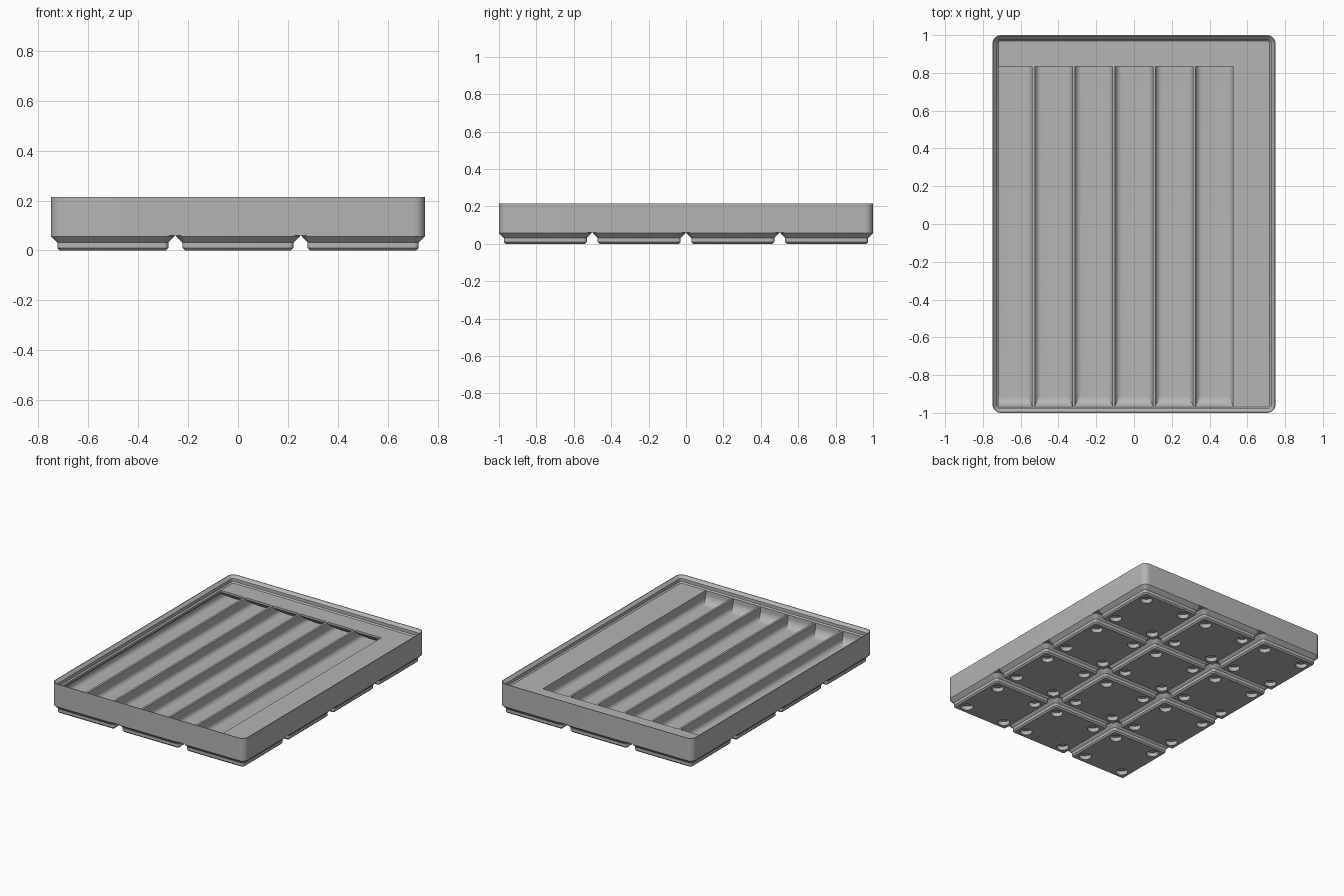
import bpy, bmesh
from math import cos, sin, pi, radians

cube = bpy.data.objects.get("Cube")
if cube:
    bpy.data.objects.remove(cube, do_unlink=True)

MM = 2 / 167.5                      # one design millimetre
HALF_X, HALF_Y = 62.75 * MM, 1.0
FLOOR, SHELF, TOP = 7 * MM, 14 * MM, 0.215
BASE = 5 * MM
WALL, DIVIDER = 0.95 * MM, 1.2 * MM
LIP = 2.6 * MM

grey = bpy.data.materials.new("plain grey")
grey.use_nodes = True
grey.diffuse_color = (0.46, 0.46, 0.46, 1)
grey.node_tree.nodes["Principled BSDF"].inputs["Base Color"].default_value = grey.diffuse_color


def skin(bm, rings):
    """Join matching rings of points into a capped solid."""
    loops = [[bm.verts.new(p) for p in ring] for ring in rings]
    n = len(loops[0])
    for a, b in zip(loops, loops[1:]):
        for i in range(n):
            j = (i + 1) % n
            bm.faces.new((a[i], a[j], b[j], b[i]))
    bm.faces.new(loops[0])
    bm.faces.new(loops[-1])


def rounded_ring(hx, hy, radius, z, cx=0, cy=0, steps=8):
    """Rounded rectangle at height z."""
    ring = []
    for q, (sx, sy) in enumerate(((1, 1), (-1, 1), (-1, -1), (1, -1))):
        for i in range(steps + 1):
            a = (q + i / steps) * pi / 2
            ring.append((cx + sx * (hx - radius) + radius * cos(a),
                         cy + sy * (hy - radius) + radius * sin(a), z))
    return ring


def finish(name, bm, clean=False):
    if clean:
        bmesh.ops.remove_doubles(bm, verts=bm.verts, dist=1e-5)
        bmesh.ops.triangulate(bm, faces=bm.faces)
    bmesh.ops.recalc_face_normals(bm, faces=bm.faces)
    mesh = bpy.data.meshes.new(name)
    bm.to_mesh(mesh)
    bm.free()
    mesh.materials.append(grey)
    ob = bpy.data.objects.new(name, mesh)
    bpy.context.collection.objects.link(ob)
    return ob


def cut(ob, cutter):
    """Subtract the cutter, remove it, and shade the result."""
    cutter.hide_render = True
    mod = ob.modifiers.new("cut", 'BOOLEAN')
    mod.operation, mod.solver, mod.object = 'DIFFERENCE', 'EXACT', cutter
    bpy.ops.object.select_all(action='DESELECT')
    bpy.context.view_layer.objects.active = ob
    ob.select_set(True)
    bpy.ops.object.modifier_apply(modifier=mod.name)
    bpy.data.objects.remove(cutter, do_unlink=True)
    bpy.ops.object.shade_smooth_by_angle(angle=radians(30))


# Tray block with its stepped stacking lip
bm = bmesh.new()
radius = 3.75 * MM
step = 1.9 * MM
lip_profile = [(0, BASE), (0, TOP), (0.4 * MM, TOP), (step, SHELF + 2.5 * MM),
               (step, SHELF + 0.7 * MM), (LIP, SHELF)]
skin(bm, [rounded_ring(HALF_X - d, HALF_Y - d, radius - d, z) for d, z in lip_profile])
tray = finish("tray", bm)

# Side profile of one compartment: front scoop, floor, sloped label shelf
front, shelf_edge, scoop = -HALF_Y + LIP, 0.835, 0.06
high = SHELF + 0.002
profile = [(front, high)]
for i in range(13):
    a = i / 12 * pi / 2
    profile.append((front + scoop * (1 - cos(a)), FLOOR + scoop * (1 - sin(a))))
slope_top = SHELF - DIVIDER
slope_run = (slope_top - FLOOR) / 0.7265
for i in range(7):
    t = i / 6
    profile.append((shelf_edge + slope_run * (1 - t), FLOOR + (slope_top - FLOOR) * t))
profile.append((shelf_edge, high))


def section(x, low, top):
    return [(x, y, min(max(z, low), top)) for y, z in profile]


# Seven compartments with rounded floor edges, undercut below the lip at the sides
bm = bmesh.new()
count = 7
width = (2 * (HALF_X - WALL) - (count - 1) * DIVIDER) / count
fillet = 2.8 * MM
under = LIP - WALL + 0.0015


def edge_sections(x, direction, outer):
    rows = []
    for i in range(9):
        a = i / 8 * pi / 2
        d = fillet * (1 - cos(a))
        ceiling = slope_top - under + d if outer and d < under else high
        rows.append((x + direction * d, FLOOR + fillet * (1 - sin(a)), ceiling))
    if outer:
        d = under
        low = FLOOR + fillet - (fillet ** 2 - (fillet - d) ** 2) ** 0.5
        rows += [(x + direction * d, low, slope_top),
                 (x + direction * (d + 0.0002), low, high)]
        rows.sort(key=lambda r: r[0] * direction)
    return rows


for k in range(count):
    left = -HALF_X + WALL + k * (width + DIVIDER)
    rows = edge_sections(left, 1, k == 0)
    rows += reversed(edge_sections(left + width, -1, k == count - 1))
    skin(bm, [section(*row) for row in rows])
cut(tray, finish("compartment_cutter", bm, clean=True))

# Grid of stepped feet
bm = bmesh.new()
holes = bmesh.new()
foot_profile = [(2.95 * MM, 0), (2.15 * MM, 0.8 * MM), (2.15 * MM, 2.6 * MM),
                (0, 4.75 * MM), (0, BASE)]
pitch, half = 42 * MM, 20.75 * MM
for col in range(3):
    for row in range(4):
        cx, cy = (col - 1) * pitch, (row - 1.5) * pitch
        skin(bm, [rounded_ring(half - d, half - d, radius - d, z, cx, cy)
                  for d, z in foot_profile])
        # Magnet pockets in the four corners
        for sx in (-1, 1):
            for sy in (-1, 1):
                px, py, r = cx + sx * 13 * MM, cy + sy * 13 * MM, 3.25 * MM
                skin(holes, [[(px + r * cos(i * pi / 16), py + r * sin(i * pi / 16), z)
                              for i in range(32)] for z in (-0.01, 2.4 * MM)])
feet = finish("feet", bm)
cut(feet, finish("magnet_hole_cutter", holes))
